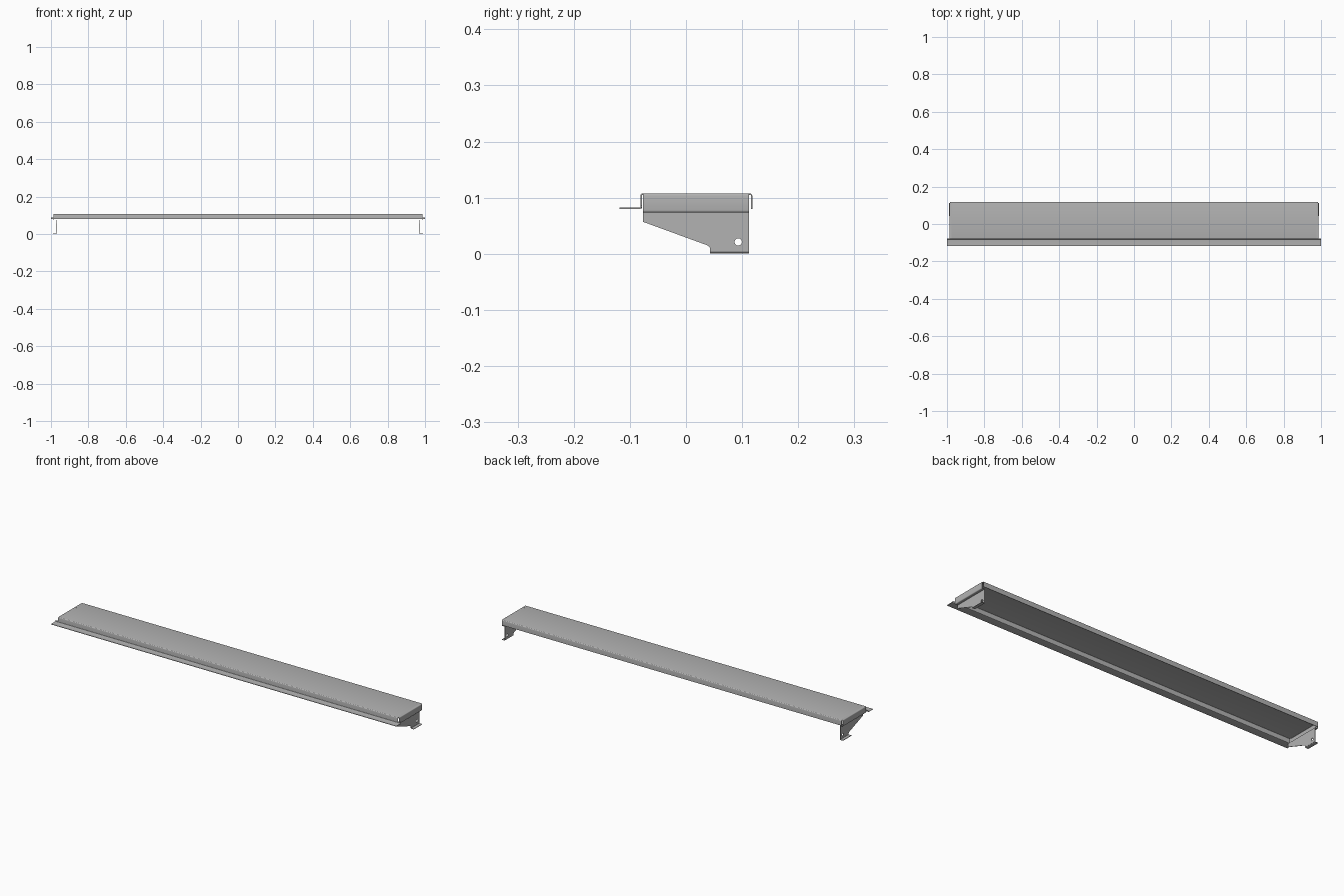
import bpy, bmesh, math
from mathutils import Vector

if "Cube" in bpy.data.objects:
    bpy.data.objects.remove(bpy.data.objects["Cube"])

T = 0.0024  # sheet thickness

steel = bpy.data.materials.new("grey steel")
steel.use_nodes = True
steel.diffuse_color = (0.45, 0.45, 0.45, 1)
steel.node_tree.nodes["Principled BSDF"].inputs["Base Color"].default_value = steel.diffuse_color


def activate(obj):
    bpy.ops.object.select_all(action='DESELECT')
    obj.select_set(True)
    bpy.context.view_layer.objects.active = obj


def rounded(path, radius, steps=4):
    """Replace inner corners of a 2D path with bend arcs."""
    pts = [Vector(p) for p in path]
    out = [pts[0]]
    for a, b, c in zip(pts, pts[1:], pts[2:]):
        u, v = (a - b).normalized(), (c - b).normalized()
        centre = b + (u + v) * radius
        for i in range(steps + 1):
            t = i / steps * math.pi / 2
            out.append(centre - v * radius * math.cos(t) - u * radius * math.sin(t))
    return out + [pts[-1]]


def bent_sheet(name, path, place, start, end, radius=0.003):
    """Sweep a bent profile from start to end and give it thickness."""
    bm = bmesh.new()
    rows = [[bm.verts.new(place(p, s)) for s in (start, end)] for p in rounded(path, radius)]
    for r, q in zip(rows, rows[1:]):
        bm.faces.new((r[0], r[1], q[1], q[0]))
    bmesh.ops.recalc_face_normals(bm, faces=bm.faces)
    mesh = bpy.data.meshes.new(name)
    bm.to_mesh(mesh)
    bm.free()
    obj = bpy.data.objects.new(name, mesh)
    bpy.context.collection.objects.link(obj)
    mesh.materials.append(steel)
    mod = obj.modifiers.new("thickness", 'SOLIDIFY')
    mod.thickness, mod.offset = T, 0
    activate(obj)
    bpy.ops.object.modifier_apply(modifier=mod.name)
    bpy.ops.object.shade_smooth_by_angle()
    return obj


def web_plate(name, x, outline, hole, radius):
    """Flat side plate with a round bolt hole."""
    curve = bpy.data.curves.new(name, 'CURVE')
    curve.dimensions, curve.fill_mode, curve.extrude = '2D', 'BOTH', T / 2
    ring = [(hole[0] + radius * math.cos(i * math.tau / 24),
             hole[1] + radius * math.sin(i * math.tau / 24)) for i in range(24)]
    for loop in (outline, ring):
        spline = curve.splines.new('POLY')
        spline.points.add(len(loop) - 1)
        for point, (a, b) in zip(spline.points, loop):
            point.co = (a, b, 0, 1)
        spline.use_cyclic_u = True
    obj = bpy.data.objects.new(name, curve)
    bpy.context.collection.objects.link(obj)
    obj.rotation_euler = (math.pi / 2, 0, math.pi / 2)
    obj.location.x = x
    curve.materials.append(steel)
    activate(obj)
    bpy.ops.object.convert(target='MESH')
    bpy.ops.object.shade_smooth_by_angle()


def along_x(p, s):
    return (s, p.x, p.y)


TOP, LIP, STEP, FOOT = 0.1063, 0.081, 0.0745, T / 2
FRONT, BACK = -0.08, 0.117
END_FRONT, END_BACK = -0.077, 0.112
WALL_X, WEB_X = 0.986, 0.971

# Shelf deck with front wall and back wall
bent_sheet("shelf_deck", [(FRONT, LIP), (FRONT, TOP), (BACK, TOP), (BACK, 0.08)],
           along_x, -0.983, 0.983)

# Wider front lip
bent_sheet("front_lip", [(-0.1185, LIP), (FRONT, LIP), (FRONT, LIP + 0.006)],
           along_x, -1, 1)

outline = [(END_FRONT, STEP), (END_FRONT, 0.057), (0.038, 0.015), (0.042, 0.012),
           (0.043, 0.009), (0.043, 0.002), (END_BACK, 0.002), (END_BACK, STEP)]

for side, label in ((1, "left"), (-1, "right")):
    def along_y(p, s):
        return (side * p.x, s, p.y)

    # End wall bent down from the deck, then stepped inward
    bent_sheet(label + "_end_wall",
               [(0.975, TOP), (WALL_X, TOP), (WALL_X, STEP), (WEB_X, STEP)],
               along_y, END_FRONT, END_BACK)

    # Tapered support plate with bolt hole
    web_plate(label + "_support_plate", side * WEB_X, outline, (0.093, 0.021), 0.0065)

    # Foot flange turned outward
    bent_sheet(label + "_foot", [(WEB_X, 0.008), (WEB_X, FOOT), (0.988, FOOT)],
               along_y, 0.043, END_BACK)
